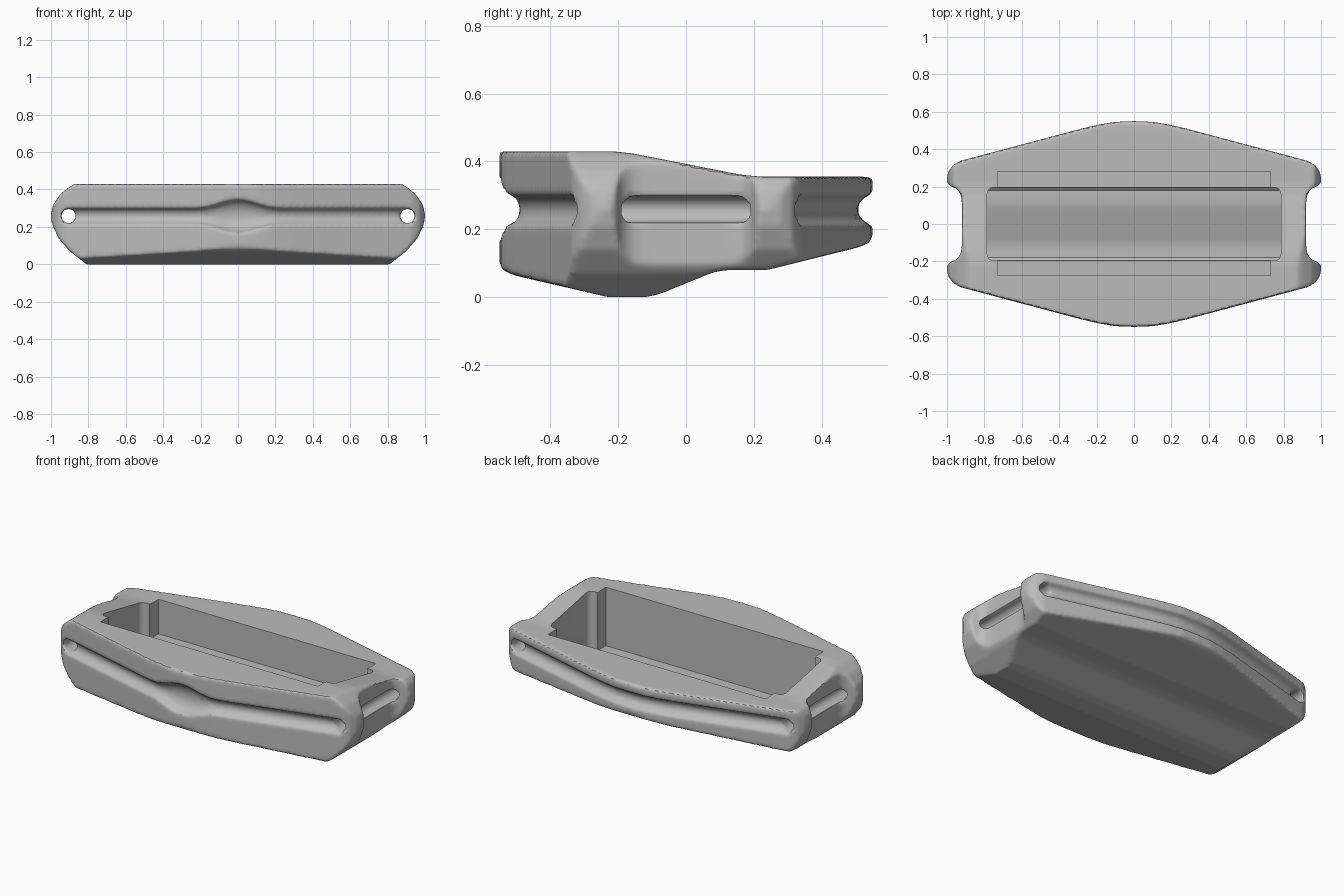
import bpy
import bmesh
from math import sin, cos, pi, sqrt, radians

if "Cube" in bpy.data.objects:
    bpy.data.objects.remove(bpy.data.objects["Cube"], do_unlink=True)


def finish(name, bm):
    bmesh.ops.recalc_face_normals(bm, faces=bm.faces[:])
    mesh = bpy.data.meshes.new(name)
    bm.to_mesh(mesh)
    bm.free()
    ob = bpy.data.objects.new(name, mesh)
    bpy.context.scene.collection.objects.link(ob)
    return ob


def loft(name, rings):
    """Skin closed rings of equal length and cap both ends."""
    bm = bmesh.new()
    loops = [[bm.verts.new(p) for p in ring] for ring in rings]
    for a, b in zip(loops, loops[1:]):
        for i in range(len(a)):
            j = (i + 1) % len(a)
            bm.faces.new((a[i], a[j], b[j], b[i]))
    bm.faces.new(loops[0])
    bm.faces.new(loops[-1][::-1])
    return finish(name, bm)


def prism(name, points, axis, low, high):
    """Extrude a 2D profile along one axis."""
    place = {"x": lambda p, d: (d, p[0], p[1]),
             "y": lambda p, d: (p[0], d, p[1]),
             "z": lambda p, d: (p[0], p[1], d)}[axis]
    return loft(name, [[place(p, d) for p in points] for d in (low, high)])


def apply(ob, kind, **settings):
    mod = ob.modifiers.new(kind.lower(), kind)
    for key, value in settings.items():
        setattr(mod, key, value)
    bpy.context.view_layer.objects.active = ob
    bpy.ops.object.modifier_apply(modifier=mod.name)


def combine(ob, tool, operation):
    apply(ob, "BOOLEAN", operation=operation, solver="EXACT", object=tool)
    bpy.data.objects.remove(tool, do_unlink=True)


# Plan outline: one quadrant with the end notch, mirrored twice
quadrant = [(0, 0.55), (0.1, 0.546), (0.19, 0.531), (0.28, 0.51),
            (0.93, 0.337), (0.97, 0.313), (0.993, 0.28), (1, 0.25),
            (1, 0.22), (0.985, 0.203), (0.955, 0.194), (0.932, 0.17),
            (0.922, 0.14), (0.92, 0.1)]
right_half = quadrant + [(x, -y) for x, y in quadrant[::-1]]
outline = right_half + [(-x, y) for x, y in right_half[-2:0:-1]]
body = prism("buckle_body", outline, "z", -0.1, 0.6)

# Side profile: stepped top and cranked underside
side = [(-0.552, 0.43), (-0.22, 0.43), (-0.16, 0.424), (0.16, 0.361),
        (0.22, 0.355), (0.552, 0.355), (0.552, 0.18), (0.54, 0.16),
        (0.51, 0.147), (0.24, 0.08), (0.12, 0.08), (0.08, 0.073),
        (-0.08, 0.008), (-0.12, 0), (-0.23, 0), (-0.51, 0.065),
        (-0.54, 0.08), (-0.552, 0.1)]
combine(body, prism("side_profile", side, "x", -1.1, 1.1), "INTERSECT")

# Front profile: rounded ends
end = [(0.79, -0.03), (0.81, 0), (0.9, 0.07), (0.96, 0.14), (0.992, 0.21),
       (1.002, 0.26), (0.988, 0.32), (0.95, 0.375), (0.9, 0.415),
       (0.87, 0.433), (0.8, 0.48)]
front = end + [(-x, z) for x, z in end[::-1]]
combine(body, prism("front_profile", front, "y", -0.8, 0.8), "INTERSECT")


def edge_y(x):
    """Depth of the plan outline at x."""
    for (x0, y0), (x1, y1) in zip(quadrant[:5], quadrant[1:5]):
        if abs(x) <= x1:
            return y0 + (y1 - y0) * (abs(x) - x0) / (x1 - x0)
    return quadrant[4][1]


def cord_groove(name, direction, flare):
    """Round channel along the long edge, widened in the middle by flare."""
    rings = []
    for i in range(81):
        x = 0.945 * sin(pi * (i / 80 - 0.5))
        over = max(0, abs(x) - 0.9) / 0.046
        taper = max(0.15, sqrt(max(0, 1 - over * over)))
        bump = flare * (0.5 + 0.5 * cos(pi * min(1, abs(x) / 0.22)))
        ry = (0.043 + 0.022 * bump) * taper
        rz = (0.043 + 0.045 * bump) * taper
        rings.append([(x, direction * edge_y(x) + ry * cos(a), 0.258 + rz * sin(a))
                      for a in (2 * pi * k / 24 for k in range(24))])
    return loft(name, rings)


combine(body, cord_groove("front_groove", -1, 1), "DIFFERENCE")
combine(body, cord_groove("back_groove", 1, 0), "DIFFERENCE")

# Cord channels through both ends
for sign in (-1, 1):
    circle = [(sign * 0.906 + 0.039 * cos(2 * pi * k / 24),
               0.258 + 0.039 * sin(2 * pi * k / 24)) for k in range(24)]
    combine(body, prism("cord_channel", circle, "y", -0.7, 0.7), "DIFFERENCE")

# Soften every outer edge
apply(body, "REMESH", mode="VOXEL", voxel_size=0.01)
apply(body, "SMOOTH", factor=0.5, iterations=8)

# Cavity: rounded rectangle with a floor that follows the underside
radius = 0.035
rectangle = []
for corner, (sx, sy) in enumerate([(1, 1), (-1, 1), (-1, -1), (1, -1)]):
    for k in range(7):
        a = pi / 2 * (corner + k / 6)
        rectangle.append((sx * (0.785 - radius) + radius * cos(a),
                          sy * (0.196 - radius) + radius * sin(a)))
cavity = prism("cavity", rectangle, "z", -0.1, 0.7)
floor = [(-0.25, 0.06), (-0.196, 0.06), (-0.18, 0.042), (-0.12, 0.04),
         (-0.08, 0.048), (0.08, 0.113), (0.12, 0.12), (0.18, 0.121),
         (0.196, 0.135), (0.25, 0.135), (0.25, 0.6), (-0.25, 0.6)]
combine(cavity, prism("floor_profile", floor, "x", -0.9, 0.9), "INTERSECT")
combine(body, cavity, "DIFFERENCE")

# Deep plate recesses along both long walls
for y0, y1, bottom in ((-0.275, -0.14, 0.075), (0.14, 0.28, 0.145)):
    recess = [(y0, bottom), (y1, bottom), (y1, 0.6), (y0, 0.6)]
    combine(body, prism("recess", recess, "x", -0.73, 0.73), "DIFFERENCE")

# Single grey finish
grey = bpy.data.materials.new("grey")
grey.use_nodes = True
colour = (0.5, 0.5, 0.5, 1)
grey.diffuse_color = colour
grey.node_tree.nodes["Principled BSDF"].inputs["Base Color"].default_value = colour
body.data.materials.clear()
body.data.materials.append(grey)

bpy.ops.object.select_all(action="DESELECT")
body.select_set(True)
bpy.context.view_layer.objects.active = body
bpy.ops.object.shade_smooth_by_angle(angle=radians(35))
